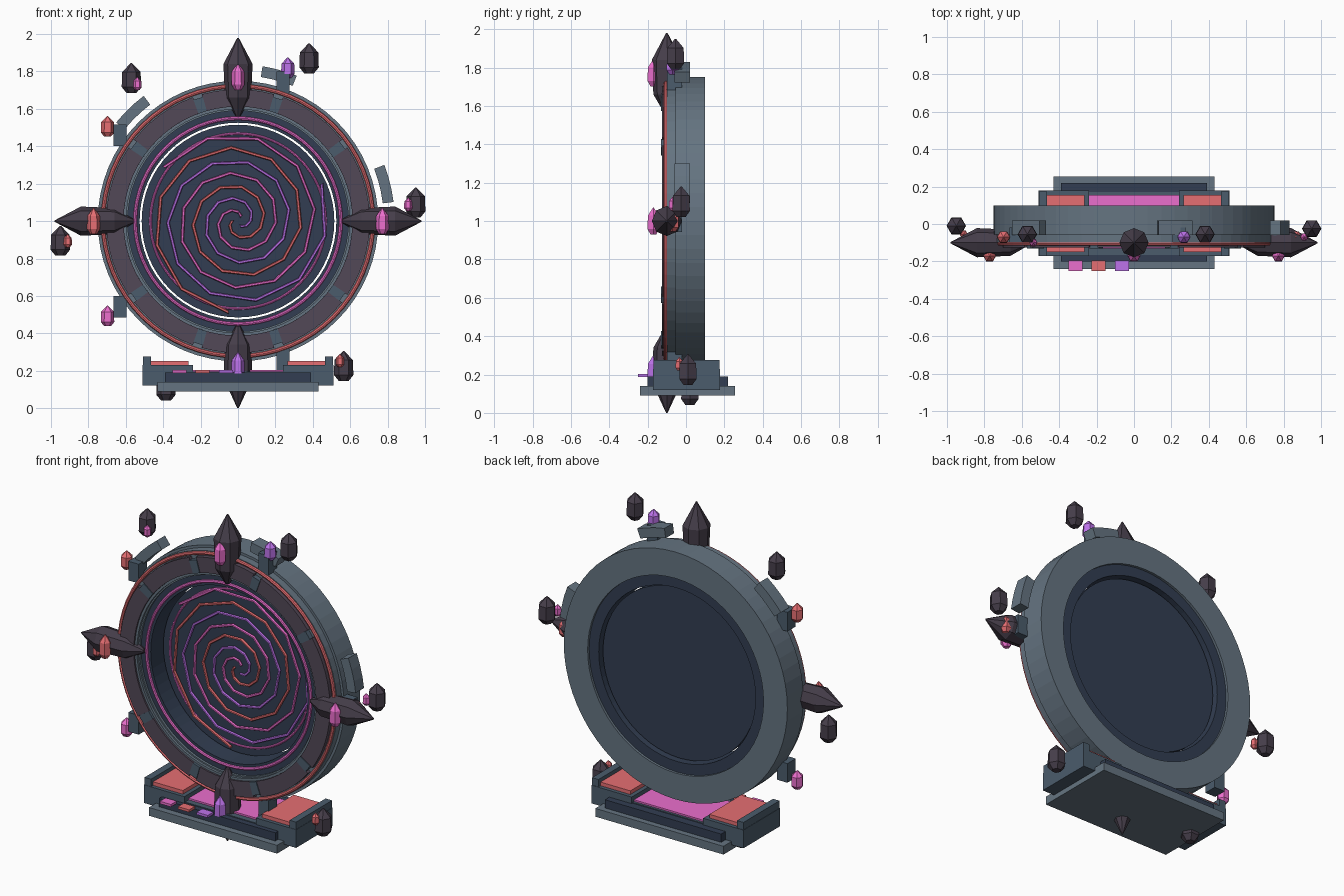
import bpy, bmesh
from math import sin, cos, pi, radians
from mathutils import Vector, Matrix

if "Cube" in bpy.data.objects:
    bpy.data.objects.remove(bpy.data.objects["Cube"])

CENTER = Vector((0, 0, 1.0))


def mat(name, col):
    m = bpy.data.materials.new(name)
    m.diffuse_color = (*col, 1)
    m.use_nodes = True
    m.node_tree.nodes["Principled BSDF"].inputs["Base Color"].default_value = m.diffuse_color
    return m


STEEL = mat("steel", (0.13, 0.175, 0.22))
SLATE = mat("slate", (0.07, 0.107, 0.15))
NAVY = mat("navy", (0.032, 0.048, 0.084))
PLUM = mat("plum", (0.085, 0.065, 0.095))
DARK = mat("dark_crystal", (0.061, 0.048, 0.069))
PINK = mat("pink_glow", (0.83, 0.156, 0.61))
RED = mat("red_glow", (0.79, 0.156, 0.17))
PURPLE = mat("purple_glow", (0.51, 0.17, 0.83))


def finish(name, bm, m):
    bmesh.ops.remove_doubles(bm, verts=bm.verts[:], dist=1e-5)
    bmesh.ops.recalc_face_normals(bm, faces=bm.faces[:])
    me = bpy.data.meshes.new(name)
    bm.to_mesh(me)
    bm.free()
    me.materials.append(m)
    ob = bpy.data.objects.new(name, me)
    bpy.context.collection.objects.link(ob)
    return ob


def box(name, x0, x1, y0, y1, z0, z1, m):
    bm = bmesh.new()
    bmesh.ops.create_cube(bm, size=1)
    for v in bm.verts:
        v.co = Vector(((x0 + x1) / 2 + v.co.x * (x1 - x0),
                       (y0 + y1) / 2 + v.co.y * (y1 - y0),
                       (z0 + z1) / 2 + v.co.z * (z1 - z0)))
    return finish(name, bm, m)


def skin(name, rows, closed, m):
    """Join equal loops of points into a solid, capped when open."""
    bm = bmesh.new()
    loops = [[bm.verts.new(p) for p in row] for row in rows]
    k = len(loops[0])
    for i in range(len(loops) if closed else len(loops) - 1):
        a, b = loops[i], loops[(i + 1) % len(loops)]
        for j in range(k):
            bm.faces.new((a[j], a[(j + 1) % k], b[(j + 1) % k], b[j]))
    if not closed:
        bm.faces.new(loops[0])
        bm.faces.new(loops[-1])
    return finish(name, bm, m)


def ring(name, profile, m, a0=0, a1=360, n=64):
    """Sweep a closed (radius, y) profile about the portal axis."""
    full = a1 - a0 >= 360
    rows = []
    for i in range(n if full else n + 1):
        a = radians(a0 + (a1 - a0) * i / n)
        rows.append([CENTER + Vector((r * cos(a), y, r * sin(a))) for r, y in profile])
    return skin(name, rows, full, m)


def rect(r0, r1, y0, y1):
    return [(r0, y0), (r1, y0), (r1, y1), (r0, y1)]


def circle(r, y, t, k=8):
    return [(r + t * cos(2 * pi * j / k), y + t * sin(2 * pi * j / k)) for j in range(k)]


def crystal(name, base, axis, profile, m, k=6):
    """Faceted crystal: (radius, height) stations along an axis from base."""
    rot = Vector((0, 0, 1)).rotation_difference(Vector(axis)).to_matrix()
    rows = [[Vector(base) + rot @ Vector((r * cos(2 * pi * j / k), r * sin(2 * pi * j / k), h))
             for j in range(k)] for r, h in profile]
    return skin(name, rows, False, m)


def small_crystal(name, x, y, z, r, h, m):
    prof = [(r * 0.5, -h / 2), (r, -h * 0.3), (r * 0.95, h * 0.2), (r * 0.06, h / 2)]
    return crystal(name, (x, y, z), (0, 0, 1), prof, m)


# Portal frame
ring("outer_ring", [(0.59, 0.10), (0.59, -0.10), (0.735, -0.10), (0.735, -0.055),
                    (0.75, -0.055), (0.75, 0.10)], STEEL)
ring("inner_lip", rect(0.598, 0.612, -0.115, -0.09), STEEL)
ring("inner_sleeve", rect(0.526, 0.592, -0.085, 0.085), NAVY)
ring("outer_glow_ring", circle(0.722, -0.105, 0.011), RED)
ring("inner_glow_ring", circle(0.55, -0.088, 0.010), PINK)

# Segmented plates and clamps on the front
for i in range(10):
    ring("front_plate", rect(0.612, 0.705, -0.125, -0.095), PLUM, 36 * i + 2, 36 * i + 34, 6)
    ring("plate_clamp", rect(0.612, 0.69, -0.13, -0.095), SLATE, 36 * i - 2.2, 36 * i + 2.2, 1)

# Portal disc with spiral arms
ring("portal_disc", rect(0, 0.515, 0.02, 0.06), NAVY)
ring("disc_glow_ring", circle(0.468, 0.018, 0.007), PINK)
for end, m in ((264, RED), (24, PURPLE), (144, PINK)):
    rows = []
    for i in range(25):
        t = i / 24
        a = radians(end - 810 * (1 - t))
        r = 0.03 + 0.46 * t
        out = Vector((cos(a), 0, sin(a)))
        rows.append([CENTER + out * (r + 0.009 * cos(2 * pi * j / 6))
                     + Vector((0, 0.008 + 0.009 * sin(2 * pi * j / 6), 0)) for j in range(6)])
    skin("spiral_arm", rows, False, m)

# Four large crystals and their glowing shards
big = [(0.012, 0.56), (0.07, 0.66), (0.078, 0.84), (0.004, 0.98)]
for ax, m in (((0, 0, 1), PINK), ((1, 0, 0), PINK), ((-1, 0, 0), RED), ((0, 0, -1), PURPLE)):
    prof = big if ax[2] != -1 else big[:3] + [(0.004, 1.0)]
    crystal("large_crystal", (0, -0.10, 1), ax, prof, DARK, 8)
    small_crystal("large_crystal_shard", ax[0] * 0.772, -0.17, 1 + ax[2] * 0.772, 0.035, 0.14, m)

# Brackets with glowing shards
for a, m in ((72, PURPLE), (144, RED), (216, PINK), (288, PURPLE), (0, RED)):
    c, s = cos(radians(a)), sin(radians(a))
    x, z = 0.78 * c, 1 + 0.78 * s
    box("rim_bracket", x - 0.035, x + 0.035, -0.10, -0.02, z - 0.058, z + 0.058, SLATE)
    small_crystal("bracket_shard", 0.862 * c, -0.07, 1 + 0.862 * s, 0.036, 0.11, m)

# Floating rim fragments
for a0, a1 in ((7, 21), (68, 81), (127, 141)):
    ring("floating_fragment", rect(0.78, 0.838, -0.06, 0.02), STEEL, a0, a1, 3)

# Floating dark crystals, some with tiny shards (shard offset x, z)
for x, y, z, dx, dz, m in ((-0.57, -0.055, 1.765, 0.032, -0.03, PINK),
                           (0.38, -0.055, 1.87, None, 0, None),
                           (0.95, -0.025, 1.10, -0.04, -0.01, PINK),
                           (-0.95, -0.01, 0.895, 0.04, 0, RED),
                           (0.565, 0.01, 0.225, -0.02, 0.03, RED),
                           (-0.385, 0.02, 0.12, None, 0, None)):
    small_crystal("floating_crystal", x, y, z, 0.052, 0.16, DARK)
    if m:
        small_crystal("floating_shard", x + dx, y - 0.045, z + dz, 0.022, 0.07, m)

# Pedestal
box("base_slab", -0.43, 0.43, -0.24, 0.255, 0.09, 0.14, STEEL)
box("base_step", -0.39, 0.39, -0.20, 0.22, 0.135, 0.19, NAVY)
box("base_core", -0.25, 0.25, -0.165, 0.17, 0.14, 0.195, SLATE)
box("base_glow_panel", -0.24, 0.24, -0.13, 0.155, 0.19, 0.205, PINK)
for s in (-1, 1):
    def side(name, a, b, *rest):
        box(name, min(s * a, s * b), max(s * a, s * b), *rest)
    side("base_side_block", 0.24, 0.51, -0.172, 0.178, 0.12, 0.23, SLATE)
    side("base_red_pad", 0.265, 0.465, -0.15, 0.155, 0.225, 0.252, RED)
    side("base_end_post", 0.465, 0.508, -0.17, 0.175, 0.225, 0.275, SLATE)

# Control keys on the front edge
for x, m in ((-0.312, PINK), (-0.19, RED), (-0.065, PURPLE)):
    box("control_key", x - 0.037, x + 0.037, -0.25, -0.195, 0.188, 0.203, m)
